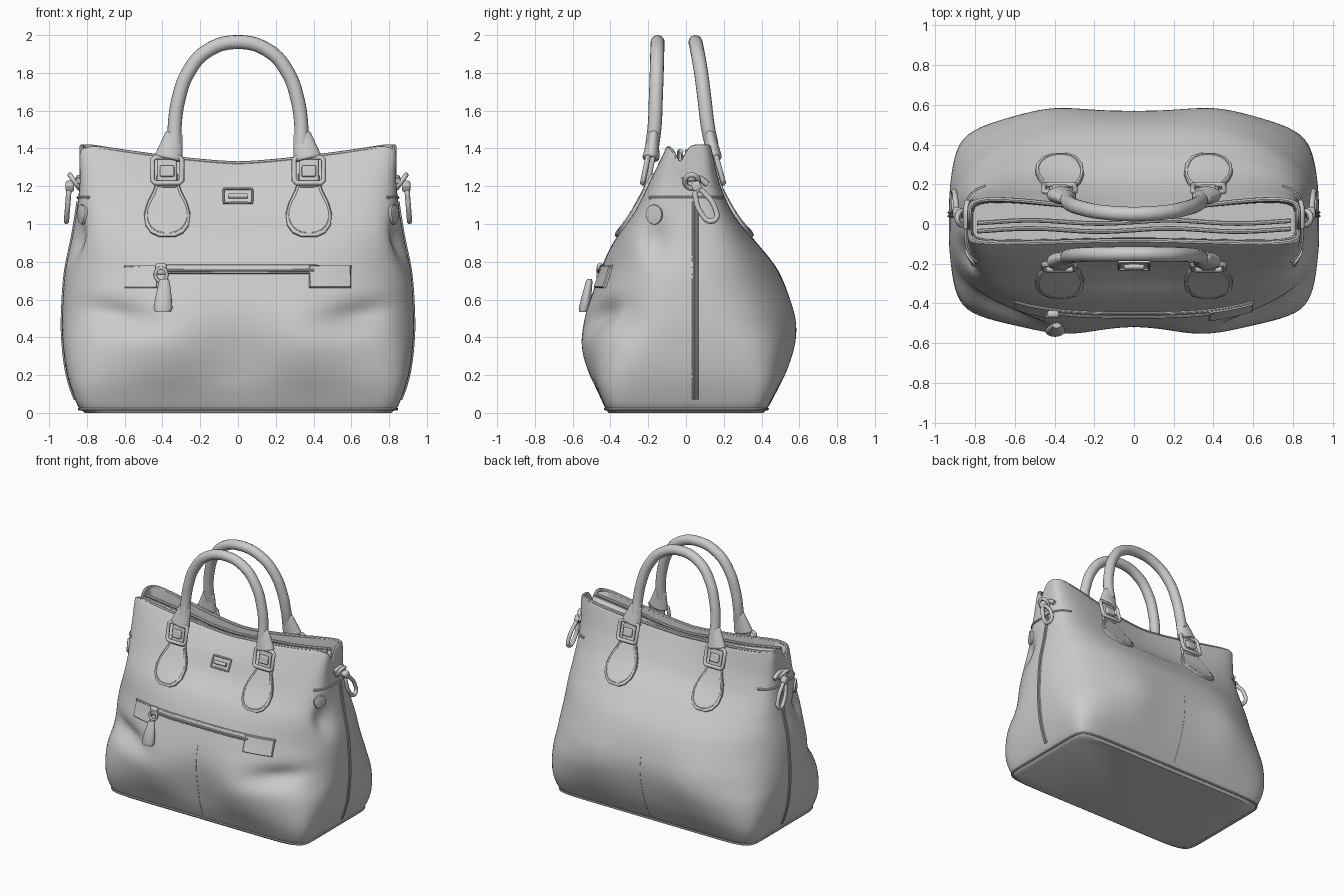
import bpy, bmesh, math
from math import sin, cos, pi, exp
from mathutils import Vector
from mathutils.bvhtree import BVHTree

if "Cube" in bpy.data.objects:
    bpy.data.objects.remove(bpy.data.objects["Cube"])

def mesh(name, verts, faces):
    bm = bmesh.new()
    vs = [bm.verts.new(v) for v in verts]
    for f in faces:
        bm.faces.new([vs[i] for i in f])
    bmesh.ops.recalc_face_normals(bm, faces=bm.faces)
    me = bpy.data.meshes.new(name)
    bm.to_mesh(me)
    bm.free()
    ob = bpy.data.objects.new(name, me)
    bpy.context.collection.objects.link(ob)
    return ob

def loft(name, rings):
    n = len(rings[0])
    faces = [(r*n+i, r*n+(i+1) % n, (r+1)*n+(i+1) % n, (r+1)*n+i)
             for r in range(len(rings)-1) for i in range(n)]
    faces += [tuple(range(n)), tuple(range((len(rings)-1)*n, len(rings)*n))]
    return mesh(name, [p for r in rings for p in r], faces)

def tube(name, pts, radius, radii=None, cyclic=False, smooth=True, res=4):
    cu = bpy.data.curves.new(name, 'CURVE')
    cu.dimensions = '3D'
    cu.bevel_depth, cu.bevel_resolution, cu.resolution_u = radius, res, 8
    cu.use_fill_caps = True
    sp = cu.splines.new('BEZIER' if smooth else 'POLY')
    arr = sp.bezier_points if smooth else sp.points
    arr.add(len(pts)-1)
    for i, p in enumerate(pts):
        arr[i].co = p if smooth else (*p, 1)
        arr[i].radius = radii[i] if radii else 1
        if smooth:
            arr[i].handle_left_type = arr[i].handle_right_type = 'AUTO'
    sp.use_cyclic_u = cyclic
    ob = bpy.data.objects.new(name, cu)
    bpy.context.collection.objects.link(ob)
    bpy.ops.object.select_all(action='DESELECT')
    ob.select_set(True)
    bpy.context.view_layer.objects.active = ob
    bpy.ops.object.convert(target='MESH')
    return ob

# Body profile: z, half width, front depth, back depth, squareness
ROWS = [(0, .81, .41, .41, 12), (.03, .845, .43, .435, 12), (.2, .905, .495, .515, 6.5),
        (.4, .93, .53, .565, 3.7), (.55, .93, .52, .56, 2.9), (.75, .915, .455, .49, 2.7),
        (.95, .875, .37, .345, 3.5), (1.2, .84, .232, .222, 4.8), (1.41, .84, .12, .165, 7)]

def profile(z):
    k = max(i for i in range(len(ROWS)-1) if ROWS[i][0] <= z or i == 0)
    p, q = ROWS[k], ROWS[k+1]
    a, b = ROWS[max(k-1, 0)], ROWS[min(k+2, len(ROWS)-1)]
    h = q[0]-p[0]
    t = (z-p[0])/h
    out = []
    for j in range(1, 5):
        m0, m1 = (q[j]-a[j])/(q[0]-a[0])*h, (b[j]-p[j])/(b[0]-p[0])*h
        out.append((2*t**3-3*t*t+1)*p[j]+(t**3-2*t*t+t)*m0+(3*t*t-2*t**3)*q[j]+(t**3-t*t)*m1)
    return out

def g(v, c, w):
    return exp(-((v-c)/w)**2)

def top_dip(x):
    return .09*(1-min(1, abs(x)/.78)**1.4)

def ring(z, inset=0, dz=0, n=168):
    a, yf, yb, sq = profile(z)
    pts = []
    for i in range(n):
        t = 2*pi*i/n
        c, s = cos(t), sin(t)
        r = (abs(c)**sq+abs(s)**sq)**(-1/sq)
        ux, uy = c*r, s*r
        x, y = ux*(a-inset), uy*((yb if s > 0 else yf)-inset)
        ax = abs(x)
        w = min(1, max(0, (z-.95)/.46))
        y *= 1-(.52 if s > 0 else .22)*w*g(x, 0, .62)           # pinched opening
        low = min(1, z/.2)
        if s < 0:   # soft front folds
            y += abs(uy)*(low*(.075*g(ax, .66, .2)*g(z, .52-.15*(.66-ax), .075)
                               - .03*g(ax, .36, .2)*g(z, .36, .2)+.02*g(x, 0, .2)*g(z, .3, .25))
                          + .035*g(x, 0, .6)*g(z, 1.06, .13))
        else:       # back bulges
            y += uy*(low*.025*g(ax, .42, .2)*g(z, .45, .25)-.02*g(x, 0, .6)*g(z, 1.06, .13))
        side = abs(ux)**6
        x -= math.copysign(side*(.06*g(y, -.17, .08)*g(z, .92, .12)
                                 + .03*g(y, -.33, .1)*g(z, .5, .1)), x)
        notch = .09*g(y, -.03, .04)*min(1, max(0, (ax-.7)/.08))
        pts.append((x, y, z+dz-w*w*(top_dip(x)+notch)))
    return pts

rings = [ring(z) for z in (0, .012, .03, .06, .1)]
rings += [ring(.14+i*.0265) for i in range(48)]
rings += [ring(1.41), ring(1.41, .01, .006), ring(1.41, .025), ring(1.41, .03, -.05), ring(1.41, .032, -.12)]
body = loft("bag_body", rings)
tree = BVHTree.FromPolygons([v.co for v in body.data.vertices],
                            [p.vertices for p in body.data.polygons])

AX = {'front': ((1, 0), -1), 'back': ((1, 0), 1), 'left': ((0, 1), -1), 'right': ((0, 1), 1)}
def on_body(face, a, z, lift=0):
    (ex, ey), s = AX[face]
    d = Vector((-s*ey, -s*ex, 0))
    o = Vector((a*ex, a*ey, z))-3*d
    loc, nor, _, _ = tree.ray_cast(o, d)
    if loc is None:
        loc, nor, _, _ = tree.find_nearest(o+2.8*d)
    if nor.dot(d) > 0:
        nor = -nor
    return loc+nor*lift

def patch(name, face, outline, thick):
    # leather piece that follows the body surface
    ca = sum(p[0] for p in outline)/len(outline)
    cz = sum(p[1] for p in outline)/len(outline)
    rs = []
    for k, h in ((1, -.01), (1, thick*.7), (.95, thick), (.8, thick), (.5, thick), (.2, thick)):
        rs.append([on_body(face, ca+(a-ca)*k, cz+(z-cz)*k, h) for a, z in outline])
    return loft(name, rs)

def rect(a0, a1, z0, z1, n=10):
    e = [(a0, z0), (a1, z0), (a1, z1), (a0, z1)]
    return [(e[i][0]+(e[(i+1) % 4][0]-e[i][0])*k/n, e[i][1]+(e[(i+1) % 4][1]-e[i][1])*k/n)
            for i in range(4) for k in range(n)]

def block(name, loc, size, rot=(0, 0, 0), bevel=.012):
    bpy.ops.mesh.primitive_cube_add(size=1, location=loc, rotation=rot)
    ob = bpy.context.object
    ob.name = name
    ob.scale = size
    bpy.ops.object.transform_apply(location=False, rotation=False)
    m = ob.modifiers.new("soft", 'BEVEL')
    m.width, m.segments = bevel, 3
    return ob

# Rim bead, base piping and inner divider walls
tube("rim_bead", ring(1.41, .012), .012, cyclic=True, smooth=False, res=2)
tube("base_piping", [(x, y, .02) for x, y, z in ring(.025)], .007, cyclic=True, smooth=False, res=2)
for name, y0 in (("front_divider", -.03), ("back_divider", .01)):
    xs = [-.79+1.58*i/40 for i in range(41)]
    tops = [(x, y0+.008*sin(9*x), 1.385-top_dip(x)) for x in xs]
    ob = mesh(name, [(x, y, z-.12) for x, y, z in tops]+tops,
              [(i, i+1, i+42, i+41) for i in range(40)])
    ob.modifiers.new("thick", 'SOLIDIFY').thickness = .012
    tube(name+"_edge", tops, .011, smooth=False, res=2)

# Seams
tube("front_seam", [on_body('front', 0, .05+i*.03, -.002) for i in range(20)], .004, smooth=False, res=1)
tube("back_seam", [on_body('back', 0, .05+i*.03, -.002) for i in range(18)], .004, smooth=False, res=1)
for face in ('left', 'right'):
    for y in (.04, .058):
        tube(face+"_seam_strip", [on_body(face, y, .07+i*.035) for i in range(31)], .007, smooth=False, res=2)
    tube(face+"_top_seam", [on_body(face, -.19+i*.02, 1.14) for i in range(20)], .009, smooth=False, res=2)

# Handles with sleeves, rings and teardrop patches
HALF = [(.335, 1.42), (.335, 1.52), (.315, 1.66), (.265, 1.80), (.165, 1.915)]
TEAR = [(.055, 1.26), (.058, 1.22), (.075, 1.17), (.105, 1.11), (.122, 1.05), (.115, .99),
        (.085, .95), (.04, .93)]
for face, s, ys in (('front', -1, (-.178, -.166, -.16, -.155, -.152, -.15)),
                    ('back', 1, (.135, .115, .098, .08, .06, .05))):
    pts = [(x, y, z) for (x, z), y in zip(HALF, ys)]
    path = pts+[(0, ys[5], 1.963)]+[(-x, y, z) for x, y, z in reversed(pts)]
    tube(face+"_handle", path, .037, res=6)
    for sx in (-1, 1):
        cx = .375*sx
        half = [(cx+w, z) for w, z in TEAR]
        patch(face+"_handle_patch", face,
              half+[(2*cx-a, z) for a, z in reversed(half)], .018)
        tube(face+"_patch_stitching", [on_body(face, cx+w*.86, 1.05+(z-1.05)*.86, .016)
             for w, z in TEAR[1:]+[(-w, z) for w, z in reversed(TEAR[1:])]], .004, res=1)
        ytop, ybot = ys[0], on_body(face, cx, 1.2, .025).y
        tilt = math.atan2(ytop-ybot, .2)
        bpy.ops.mesh.primitive_cone_add(vertices=32, radius1=.077, radius2=.044, depth=.15,
                                        location=(.352*sx, ytop, 1.415), rotation=(-tilt*.6, -.22*sx, 0))
        cone = bpy.context.object
        cone.name = face+"_handle_sleeve"
        cone.scale.y = .6
        m = cone.modifiers.new("soft", 'BEVEL')
        m.width, m.segments = .015, 3
        ym = (ytop+ybot)/2
        block(face+"_ring_strap", (cx, ym-s*.005, 1.285), (.105, .035, .19), (-tilt, 0, 0))
        ringp = [(cx+w*.078, ym+s*.018+(ytop-ybot)*h*.35, 1.285+h*.068)
                 for w, h in ((-1, -.8), (-.8, -1), (.8, -1), (1, -.8), (1, .8), (.8, 1), (-.8, 1), (-1, .8))]
        tube(face+"_ring", ringp, .014, cyclic=True, smooth=False)
        block(face+"_buckle_bar", (cx, ym+s*.02, 1.28), (.075, .025, .06), (-tilt, 0, 0), .008)

# Front zip pocket with end tabs and pull
patch("pocket_welt", 'front', rect(-.42, .42, .735, .775, 24), .012)
tube("pocket_zip", [on_body('front', -.4+i*.04, .75, .014) for i in range(21)], .008, smooth=False, res=2)
tube("pocket_edge", [on_body('front', -.6+i*.04, .775, .004) for i in range(31)], .008, smooth=False, res=2)
patch("pocket_tab_left", 'front', rect(-.6, -.43, .66, .775), .01)
patch("pocket_tab_right", 'front', rect(.375, .595, .66, .775), .018)
sl = on_body('front', -.405, .755, .02)
block("zip_slider", sl, (.06, .035, .06))
tube("zip_link", [sl+Vector((.03*cos(t), -.012, -.03+.035*sin(t)))
                  for t in [i*pi/4 for i in range(8)]], .009, cyclic=True)
pull = [(.022, .71), (.03, .69), (.042, .62), (.05, .555), (.042, .535)]
loft("zip_pull", [[(-.39-(.7-z)*.05+w*cos(i*pi/12), -.51-(.71-z)*.18+w*.6*sin(i*pi/12), z)
                   for i in range(24)] for w, z in pull])

# Front clasp plate, frame only
tube("clasp_frame", [on_body('front', a, z, .004) for a, z in rect(-.075, .075, 1.11, 1.185, 4)],
     .007, cyclic=True, smooth=False, res=2)
tube("clasp_bar", [on_body('front', -.05+i*.025, 1.145, .008) for i in range(5)], .014)

# Side studs and hanging snap hooks
for face, s in (('left', -1), ('right', 1)):
    stud = [(-.165+.042*cos(i*pi/10), 1.05+.052*sin(i*pi/10)) for i in range(20)]
    patch(face+"_stud", face, stud, .014)
    tube(face+"_hook_loop", [(s*(.865+.025*cos(t)), .03+.035*sin(t), 1.225+.035*cos(t))
                             for t in [i*pi/4 for i in range(8)]], .013, cyclic=True)
    block(face+"_hook_swivel", (s*.89, .055, 1.2), (.045, .05, .05), (.5, 0, 0))
    hook = [(.06, 1.18), (.055, 1.12), (.085, 1.05), (.125, 1.015), (.16, 1.03), (.155, 1.08), (.11, 1.15)]
    tube(face+"_snap_hook", [(s*(.895+(1.18-z)*.08), y, z) for y, z in hook], .014, cyclic=True)
    tube(face+"_hook_strap", [on_body(face, y, z, .006) for y, z in
                              ((-.02, 1.23), (.02, 1.24), (.07, 1.24), (.11, 1.21))], .016)

# Smooth shading
bpy.ops.object.select_all(action='DESELECT')
for ob in bpy.context.scene.objects:
    ob.select_set(True)
    bpy.context.view_layer.objects.active = ob
bpy.ops.object.shade_smooth_by_angle(angle=math.radians(40))
